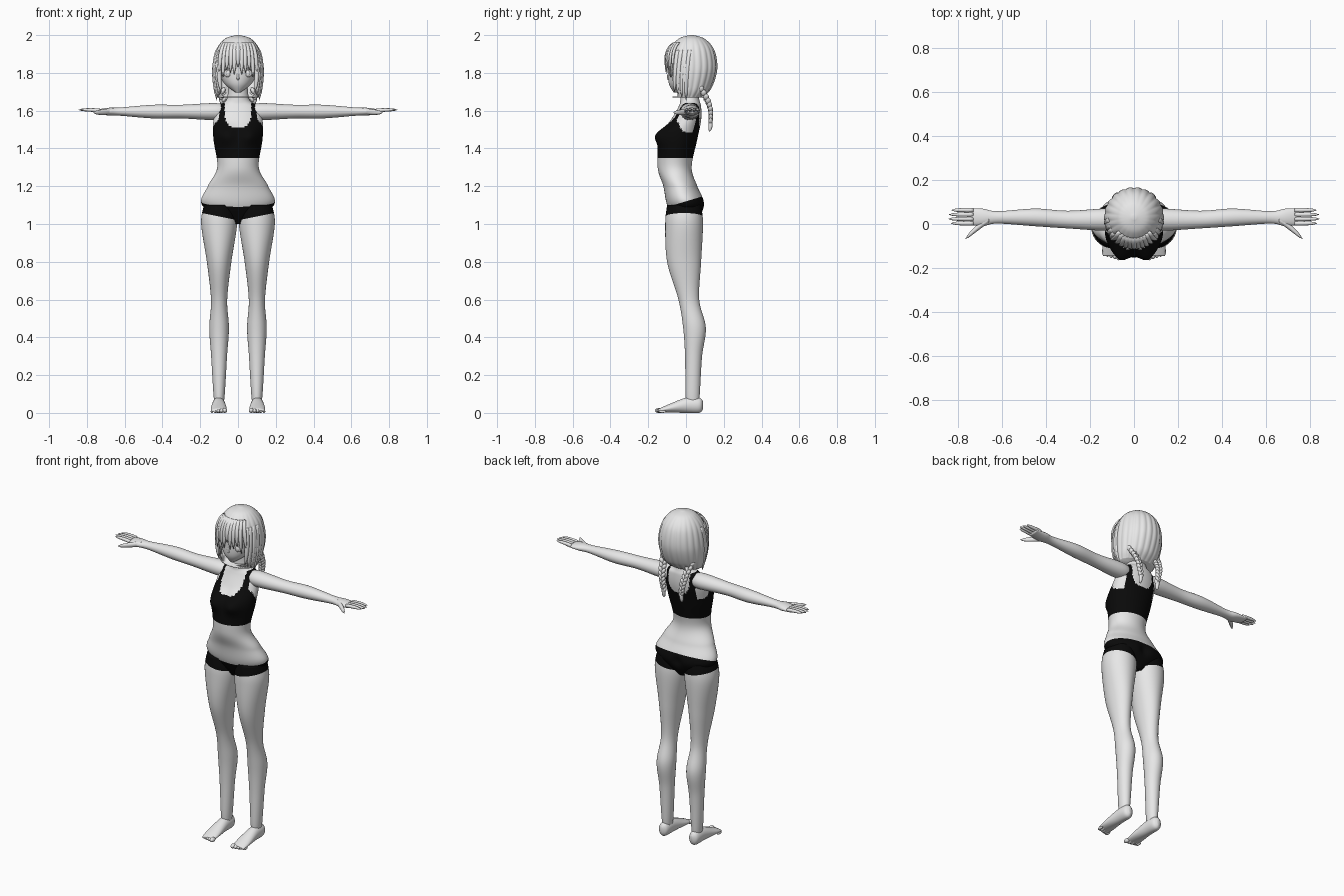
import bpy, bmesh, math
from mathutils import Matrix, Vector

old = bpy.data.objects.get("Cube")
if old:
    bpy.data.objects.remove(old)


def material(name, level):
    colour = (level, level, level, 1)
    mat = bpy.data.materials.new(name)
    mat.use_nodes = True
    mat.diffuse_color = colour
    shader = next(node for node in mat.node_tree.nodes if node.type == 'BSDF_PRINCIPLED')
    shader.inputs["Base Color"].default_value = colour
    return mat


GREY = material("light grey", .8)
BLACK = material("black cloth", .003)


def finish(name, bm, mirror=False):
    bmesh.ops.recalc_face_normals(bm, faces=bm.faces)
    for face in bm.faces:
        face.smooth = True
    mesh = bpy.data.meshes.new(name)
    bm.to_mesh(mesh)
    bm.free()
    mesh.materials.append(GREY)
    mesh.materials.append(BLACK)
    part = bpy.data.objects.new(name, mesh)
    bpy.context.collection.objects.link(part)
    if mirror:
        other_side = part.modifiers.new("other side", 'MIRROR')
        other_side.use_mirror_merge = False
    return part


def skin(bm, loops):
    """Join equal loops of points into a closed tube."""
    loops = [[bm.verts.new(point) for point in loop] for loop in loops]
    for lower, upper in zip(loops, loops[1:]):
        for k in range(len(lower)):
            bm.faces.new((lower[k - 1], lower[k], upper[k], upper[k - 1]))
    bm.faces.new(loops[0])
    bm.faces.new(loops[-1])


def ellipse(centre, axis, wide, deep, sides, ridge=None):
    """Points of an ellipse lying across the named axis."""
    loop = []
    for k in range(sides):
        angle = math.tau * k / sides
        scale = ridge(angle, centre) if ridge else 1
        u, v = wide * scale * math.cos(angle), deep * scale * math.sin(angle)
        loop.append(centre + Vector({'z': (u, v, 0), 'x': (0, u, v), 'y': (u, 0, v)}[axis]))
    return loop


def loft(bm, rings, axis='z', fixed=0, sides=40, steps=6, ridge=None):
    """Smooth body through rings of (position, offset, half width, half depth)."""
    padded = [rings[0], *rings, rings[-1]]
    loops = []
    for i in range(len(rings) - 1):
        for s in range(steps + (i == len(rings) - 2)):
            t = s / steps
            place, offset, wide, deep = [
                b + t * (c - a) / 2 + t * t * (a - 2.5 * b + 2 * c - d / 2)
                + t ** 3 * (1.5 * (b - c) + (d - a) / 2)
                for a, b, c, d in zip(*padded[i:i + 4])]
            centre = Vector({'z': (fixed, offset, place), 'x': (place, offset, fixed),
                             'y': (fixed, place, offset)}[axis])
            loops.append(ellipse(centre, axis, wide, deep, sides, ridge))
    skin(bm, loops)


def taper(bm, start, middle, end, width, axis='z', flat=1):
    """Curved strand that narrows to a rounded tip."""
    start, middle, end = Vector(start), Vector(middle), Vector(end)
    loops = []
    for i in range(9):
        t = i / 8
        centre = start.lerp(middle, t).lerp(middle.lerp(end, t), t)
        radius = width * math.sqrt(1.01 - t ** 3)
        loops.append(ellipse(centre, axis, radius, radius * flat, sides=12))
    skin(bm, loops)


def blob(bm, at, size, tilt=0):
    matrix = Matrix.Translation(at) @ Matrix.Rotation(tilt, 4, 'Y') @ Matrix.Diagonal((*size, 1))
    bmesh.ops.create_uvsphere(bm, u_segments=16, v_segments=10, radius=1, matrix=matrix)


def cut(bm, height, normal):
    everything = bm.verts[:] + bm.edges[:] + bm.faces[:]
    bmesh.ops.bisect_plane(bm, geom=everything, plane_co=(0, 0, height), plane_no=normal, dist=1e-5)


def bell(point, x, z, spread):
    return math.exp(-((abs(point.x) - x) ** 2 + (point.z - z) ** 2) / spread ** 2)


# torso and neck, with the clothes cut into the surface
WAISTBAND, BAND, STRAP_TOP = 1.12, 1.35, 1.64
bm = bmesh.new()
loft(bm, [(1, 0, .04, .05), (1.1, 0, .19, .1), (1.2, -.03, .16, .09), (1.3, -.06, .11, .09),
          (1.45, -.04, .13, .1), (1.55, 0, .13, .08), (1.62, .02, .11, .06),
          (1.66, .02, .06, .05), (1.76, .01, .05, .04)], sides=96, steps=14)
for vert in bm.verts:
    if vert.co.y < -.04:
        vert.co.y -= .04 * bell(vert.co, x=.065, z=1.47, spread=.05)
    elif vert.co.y > .03:
        vert.co.y -= .02 * bell(vert.co, x=0, z=1.1, spread=.03)
cut(bm, BAND, normal=(0, 0, 1))
cut(bm, WAISTBAND, normal=(0, -.3, 1))


def clothed(point):
    x, y, z = point
    if z < WAISTBAND + .3 * y:
        return True
    neckline = abs(x) < .07 and z > 1.51 + .06 * (x / .07) ** 4
    armhole = abs(x) > .1 and math.hypot((y - .02) / .07, (z - 1.58) / .1) < 1
    return BAND < z < STRAP_TOP and not (neckline or armhole)


for face in bm.faces:
    face.material_index = int(clothed(face.calc_center_median()))
finish("torso", bm)

# legs, black above the slanted hem of the shorts
HEM, SLANT = 1.02, .2
bm = bmesh.new()
loft(bm, [(1.1, -.01, .08, .09), (1, -.01, .095, .1), (.8, -.01, .065, .09), (.6, .015, .043, .055),
          (.45, .045, .052, .06), (.3, .04, .042, .045), (.1, .035, .03, .038), (.02, .035, .02, .03)],
     fixed=.1, steps=9)
cut(bm, HEM, normal=(-SLANT, 0, 1))
for face in bm.faces:
    middle = face.calc_center_median()
    face.material_index = int(middle.z > HEM + SLANT * middle.x)
finish("legs", bm, mirror=True)

# feet and toes
bm = bmesh.new()
loft(bm, [(.09, .04, .01, .02), (.07, .04, .03, .04), (0, .04, .035, .04),
          (-.09, .024, .042, .022), (-.145, .012, .038, .01)], axis='y', fixed=.102)
for i in range(5):
    radius = .013 - .0015 * i
    blob(bm, at=(.07 + .017 * i, .005 * i - .145, radius), size=(radius, .02, radius))
finish("feet", bm, mirror=True)

# arms and palms
HAND = 1.6
bm = bmesh.new()
loft(bm, [(.06, .02, .03, .03), (.12, .02, .05, .045), (.3, .02, .04, .036), (.45, .03, .04, .036),
          (.62, .03, .028, .022), (.69, .03, .04, .02), (.76, .035, .036, .008)],
     axis='x', fixed=1.595)
finish("arms", bm, mirror=True)

# fingers and thumbs
bm = bmesh.new()
for i in range(4):
    y = .003 + .02 * i
    tip = .848 - .012 * abs(i - 1.4)
    taper(bm, (.73, y, HAND), (.78, y, HAND + .006), (tip, y, HAND + .004), width=.01, axis='x')
taper(bm, (.66, .02, HAND), (.71, -.01, HAND - .01), (.765, -.066, HAND - .01), width=.016, axis='x')
finish("fingers", bm, mirror=True)

# head with nose and mouth
bm = bmesh.new()
loft(bm, [(1.695, -.055, .01, .01), (1.74, -.01, .07, .08), (1.8, .01, .1, .105),
          (1.87, .025, .115, .115), (1.95, .03, .07, .07)])
taper(bm, (0, -.085, 1.76), (0, -.105, 1.77), (0, -.085, 1.81), width=.007)
blob(bm, at=(0, -.08, 1.736), size=(.016, .007, .003))
finish("head", bm)

# eyes with lashes and brows
EYE = Vector((.052, -.078, 1.797))
bm = bmesh.new()
blob(bm, at=EYE, size=(.023, .008, .02))
blob(bm, at=EYE + Vector((0, -.005, 0)), size=(.012, .006, .016))
for lift, width in ((.018, .004), (.045, .003)):
    line = [EYE + Vector((dx, dx * dx * 15 - .01, lift)) for dx in (-.024, 0, .024)]
    line[1].z += .012
    taper(bm, *line, width=width, axis='x')
finish("eyes", bm, mirror=True)

# hair cap, ridged into strands and opened for the face
CROWN, HAIR_RADIUS, HAIR_BACK = 2, .135, .03


def strands(angle, centre):
    fade = min(1, (CROWN - centre.z) * 12)
    return 1 + .035 * fade * (abs(math.cos(11 * angle)) - .6)


bm = bmesh.new()
loft(bm, [(CROWN, HAIR_BACK, .01, .01), (1.98, HAIR_BACK, .07, .07), (1.92, HAIR_BACK, .115, .12),
          (1.82, HAIR_BACK, HAIR_RADIUS, HAIR_RADIUS), (1.72, .02, .127, .115), (1.67, .01, .11, .08)],
     sides=132, steps=9, ridge=strands)
centres = {face: face.calc_center_median() for face in bm.faces}
opening = [face for face, spot in centres.items() if spot.y < -.045 and spot.z < 1.87]
bmesh.ops.delete(bm, geom=opening, context='FACES')
shell = finish("hair_cap", bm).modifiers.new("thickness", 'SOLIDIFY')
shell.thickness = .006


def hairline(x):
    return HAIR_BACK - math.sqrt(HAIR_RADIUS ** 2 - x * x)


# fringe
bm = bmesh.new()
for i in range(-5, 6):
    x = i * .019
    y = hairline(x)
    tip = 1.81 + .02 * math.cos(i * 2.3) - .004 * abs(i)
    taper(bm, (x * .7, y * .6, 1.96), (x, y - .015, 1.92), (x * 1.06, y, tip), width=.014, flat=.6)
finish("fringe", bm)

# locks framing the face
bm = bmesh.new()
for i in range(4):
    x = .1 + .008 * i
    y = hairline(x) + .008 * i
    tip = 1.7 - .015 * i
    taper(bm, (x * .85, y + .02, 1.92), (x * 1.12, y, 1.82), (x * .9, y, tip), width=.014)
finish("side_locks", bm, mirror=True)

# braids, each a chain of paired tilted tufts ending in a loose tail
TUFTS = 9
start, end = Vector((.09, .08, 1.71)), Vector((.06, .13, 1.54))
bm = bmesh.new()
for i in range(TUFTS):
    t = i / (TUFTS - 1)
    at = start.lerp(end, t) + Vector((0, .02 * math.sin(math.pi * t), 0))
    width = .016 - .005 * t
    for side in (-1, 1):
        offset = Vector((side * width * .65, 0, side * .005))
        blob(bm, at + offset, size=(width * .75, width, .019), tilt=side * .5)
taper(bm, end, end - Vector((0, 0, .03)), end - Vector((0, .005, .05)), width=.011)
finish("braids", bm, mirror=True)
